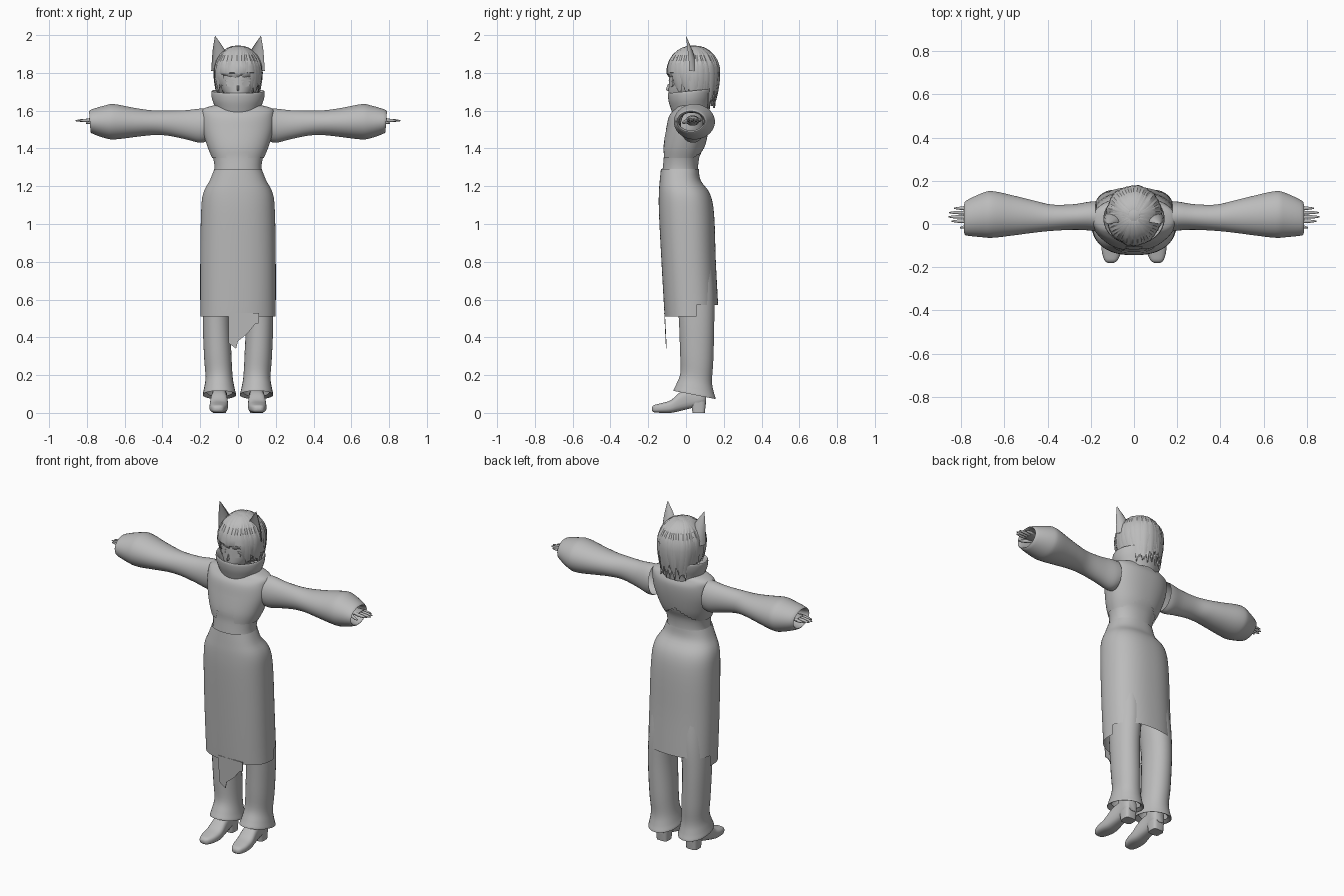
import bpy, bmesh, math, random
from mathutils import Vector

random.seed(4)
if "Cube" in bpy.data.objects:
    bpy.data.objects.remove(bpy.data.objects["Cube"])

grey = bpy.data.materials.new("plain grey")
grey.use_nodes = True
TONE = (0.5, 0.5, 0.5, 1)
grey.diffuse_color = TONE
grey.node_tree.nodes["Principled BSDF"].inputs["Base Color"].default_value = TONE


def skin(name, rings, caps=(False, False), cut=None, angle=50):
    """Join closed rings of points into one surface; cut removes faces by centre."""
    bm = bmesh.new()
    rows = [[bm.verts.new(p) for p in r] for r in rings]
    n = len(rows[0])
    for a, b in zip(rows, rows[1:]):
        for i in range(n):
            j = (i + 1) % n
            bm.faces.new((a[i], a[j], b[j], b[i]))
    for row, cap in zip((rows[0], rows[-1]), caps):
        if cap:
            bm.faces.new(row)
    bmesh.ops.recalc_face_normals(bm, faces=bm.faces)
    if cut:
        gone = [f for f in bm.faces if cut(f.calc_center_median())]
        bmesh.ops.delete(bm, geom=gone, context='FACES')
    mesh = bpy.data.meshes.new(name)
    bm.to_mesh(mesh)
    bm.free()
    mesh.materials.append(grey)
    ob = bpy.data.objects.new(name, mesh)
    bpy.context.collection.objects.link(ob)
    bpy.ops.object.select_all(action='DESELECT')
    ob.select_set(True)
    bpy.context.view_layer.objects.active = ob
    bpy.ops.object.shade_smooth_by_angle(angle=math.radians(angle))
    return ob


def smooth(stations, k):
    """Catmull-Rom interpolation between stations."""
    out = []
    last = len(stations) - 1
    for i in range(last):
        p0, p1, p2, p3 = (stations[min(max(j, 0), last)] for j in range(i - 1, i + 3))
        for s in range(k):
            t = s / k
            out.append([0.5 * (2 * b + (c - a) * t + (2 * a - 5 * b + 4 * c - d) * t * t
                        + (3 * b - a - 3 * c + d) * t ** 3) for a, b, c, d in zip(p0, p1, p2, p3)])
    return out + [list(stations[-1])]


def loft(name, axis, stations, n=28, k=4, power=0.9, side=1, tilt=0, shrink=0, **kw):
    """Stations are (position, a0, a1, b0, b1) along an axis; a and b are the other two."""
    rings = []
    rows = smooth(stations, k)
    for r, (pos, a0, a1, b0, b1) in enumerate(rows):
        ring = []
        for i in range(n):
            t = math.tau * (i + 0.5) / n
            c, s = math.cos(t), math.sin(t)
            c = math.copysign(abs(c) ** power, c)
            s = math.copysign(abs(s) ** power, s)
            a = (a0 + a1) / 2 + c * ((a1 - a0) / 2 - shrink)
            b = (b0 + b1) / 2 + s * ((b1 - b0) / 2 - shrink)
            q = pos + tilt * s
            x, y, z = {'x': (q, a, b), 'y': (a, q, b), 'z': (a, b, q)}[axis]
            ring.append((x * side, y, z))
        rings.append(ring)
    return skin(name, rings, **kw)


def sym(z, w, y0, y1):
    return (z, -w, w, y0, y1)


# Torso: cropped jacket over a fitted bodice
chest = [sym(1.35, .137, -.123, .075), sym(1.41, .162, -.122, .1), sym(1.5, .188, -.106, .12),
         sym(1.57, .192, -.09, .125), sym(1.61, .182, -.06, .11), sym(1.635, .1, -.05, .1)]


def jacket_cut(c):
    if c.y > 0.03:
        return c.z < 1.42 - abs(c.x) * 0.6
    stepped = (-.06 < c.x < .055 and c.z < 1.4) or (-.04 < c.x < .055 and c.z < 1.44)
    return stepped or (-.035 < c.x < .032 and c.z < 1.5)


loft("jacket", 'z', chest, n=96, k=6, cut=jacket_cut)
loft("bodice", 'z', [sym(1.22, .155, -.135, .085), sym(1.28, .13, -.13, .07)] + chest[:4],
     n=48, shrink=.005)

# Long skirt with a raised back hem and pointed front tail
skirt = loft("skirt", 'z', [sym(1.29, .126, -.133, .068), sym(1.23, .15, -.139, .078),
                           sym(1.16, .185, -.144, .127), sym(1.05, .196, -.143, .149),
                           sym(.8, .2, -.13, .158), sym(.57, .2, -.117, .17),
                           sym(.51, .2, -.113, .17)], n=64, power=.85,
             cut=lambda c: c.y > .05 and c.z < .57)
tail = [(-.05, .53), (-.05, .37), (-.01, .34), (.0, .38), (.05, .42), (.09, .47),
        (.11, .475), (.112, .53)]
skin("skirt_tail", [[(x, y - (z - .34) * .05, z) for x, z in tail] for y in (-.106, -.102)],
     caps=(True, True))

# Funnel collar: outer wall, rolled rim and inner wall
loft("collar", 'z', [sym(1.59, .112, -.07, .125), sym(1.62, .122, -.08, .13),
                     sym(1.66, .137, -.092, .14), sym(1.695, .142, -.096, .145),
                     sym(1.703, .136, -.09, .139), sym(1.67, .118, -.074, .122),
                     sym(1.61, .095, -.05, .1)], n=40, tilt=.012, power=1)
loft("neck", 'z', [sym(1.58, .055, -.02, .085), sym(1.74, .05, -.01, .08)], power=1)

for side, word in ((1, "left"), (-1, "right")):
    # Billowing sleeve, turned in at the cuff
    loft(word + "_sleeve", 'x', [(.175, -.035, .105, 1.435, 1.612), (.21, -.03, .103, 1.43, 1.61),
         (.28, -.027, .092, 1.448, 1.602), (.38, -.032, .09, 1.468, 1.6),
         (.46, -.04, .108, 1.47, 1.603), (.55, -.052, .13, 1.46, 1.616),
         (.65, -.064, .152, 1.448, 1.635), (.7, -.062, .145, 1.452, 1.628),
         (.782, -.052, .105, 1.482, 1.602), (.76, -.04, .095, 1.495, 1.59),
         (.7, -.035, .1, 1.49, 1.59)], side=side, n=32, power=1, tilt=.004)
    # Hand
    loft(word + "_hand", 'x', [(.58, .0, .07, 1.52, 1.575), (.7, .012, .068, 1.53, 1.57),
         (.745, .004, .08, 1.537, 1.562), (.79, .004, .084, 1.54, 1.56)],
         side=side, n=16, caps=(False, True))
    for i, tip in enumerate((.845, .86, .856, .835)):
        y = .013 + i * .02
        loft(word + "_finger", 'x', [(.78, y - .009, y + .009, 1.54, 1.559),
             (tip - .03, y - .008, y + .008, 1.54, 1.556), (tip, y - .003, y + .003, 1.544, 1.55)],
             side=side, n=8, k=2, caps=(False, True))
    loft(word + "_thumb", 'x', [(.73, .0, .025, 1.535, 1.558), (.775, -.018, .0, 1.53, 1.548),
         (.805, -.021, -.013, 1.53, 1.538)], side=side, n=8, k=3, caps=(True, True))

    # Straight trouser leg with a flared hem
    loft(word + "_trouser_leg", 'z', [(1.0, .005, .165, -.09, .12), (.7, .02, .182, -.06, .15),
         (.5, .04, .187, -.04, .15), (.3, .034, .18, -.032, .145), (.19, .028, .172, -.03, .138),
         (.13, .018, .18, -.052, .148), (.095, .01, .186, -.068, .158),
         (.11, .03, .165, -.04, .135)], side=side, tilt=-.022, power=.95)

    # Pointed shoe, heel and ankle
    loft(word + "_shoe", 'y', [(-.18, .094, .122, .012, .03), (-.168, .076, .137, .003, .042),
         (-.13, .06, .149, .0, .052), (-.08, .053, .15, .0, .068), (-.03, .055, .145, .01, .11),
         (.03, .06, .138, .025, .13), (.085, .058, .138, .04, .13), (.106, .072, .124, .045, .12)],
         side=side, n=20, power=.7, caps=(True, True))
    loft(word + "_heel", 'z', [(0, .063, .133, .035, .1), (.06, .06, .136, .025, .106)],
         side=side, n=16, k=1, power=.5, caps=(True, True))
    loft(word + "_ankle", 'z', [(.09, .062, .136, .0, .1), (.3, .065, .14, .01, .11)],
         side=side, n=16, k=1)

    # Cupped pointed ear with a hollow front
    ear = []
    for z, x, y, w, d in smooth([(1.81, .09, .03, .052, .045), (1.87, .093, .025, .045, .036),
                                 (1.93, .104, .014, .029, .022), (1.995, .121, .0, .001, .001)], 3):
        pts = []
        for i in range(16):
            c, s = math.cos(math.tau * i / 16), math.sin(math.tau * i / 16)
            pts.append(((x + w * c) * side, y + d * (s if s > 0 else -.5 * s) - d * .3, z))
        ear.append(pts)
    skin(word + "_ear", ear)

    # Eye plate and brow
    for part, z, h, w in (("_eye", 1.742, .016, .022), ("_upper_lid", 1.761, .004, .027)):
        ring = [(side * (.043 + w * math.cos(math.tau * i / 12)), z + h * math.sin(math.tau * i / 12))
                for i in range(12)]
        skin(word + part, [[(x, y + abs(x) * .45, z) for x, z in ring] for y in (-.099, -.091)],
             caps=(True, True))

# Face with a narrow chin and small nose
loft("head", 'z', [sym(1.637, .012, -.082, -.045), sym(1.65, .035, -.088, .03),
                   sym(1.69, .073, -.092, .09), sym(1.74, .098, -.091, .135),
                   sym(1.8, .107, -.087, .15), sym(1.87, .1, -.07, .145),
                   sym(1.92, .06, -.02, .1)], n=32, power=1, caps=(True, True))
loft("nose", 'z', [sym(1.742, .003, -.096, -.08), sym(1.713, .007, -.107, -.08),
                   sym(1.705, .003, -.098, -.08)], n=8, k=2, caps=(True, True))

# Hair cap, open over the face
MID, TOP, RX, RY = Vector((0, .04, 1.8)), .146, .122, .132
loft("hair_cap", 'z', [sym(1.67, .095, .02, .135), sym(1.72, .112, -.03, .158),
     sym(1.79, .12, -.075, .168), sym(1.85, .113, -.083, .163), sym(1.9, .09, -.054, .133),
     sym(1.93, .06, -.02, .1), sym(1.945, .01, .03, .05)], n=40, power=1, caps=(False, True),
     cut=lambda c: c.z < 1.82 and c.y < -.005)


def lock(phi, end, width, lift):
    """One tapered strand running from the crown over the head and down to a tip."""
    out = Vector((math.sin(phi) * RX, -math.cos(phi) * RY, 0))
    side = Vector((math.cos(phi), math.sin(phi), 0))
    normal = out.normalized()
    rings = []
    steps = 9
    for i in range(steps + 1):
        t = i / steps
        theta = min(math.radians(12 + 118 * t), math.pi / 2)
        drop = max(0, t - .66) / .34
        p = MID + out * (math.sin(theta) * (1 + lift) - drop * drop * .16)
        p.z = MID.z + TOP * math.cos(theta) + (end - MID.z) * drop
        p += side * math.sin(t * 3 + phi * 5) * .008
        w = width * (.25 + .75 * math.sin(math.pi * min(t / 1.1, .6))) * (1 - drop ** 2 * .95)
        d = .3 * w
        rings.append([p + side * w, p + normal * d + Vector((0, 0, d * .5)), p - side * w, p - normal * d])
    skin("hair_lock", rings, caps=(True, True), angle=35)


COUNT = 34
for layer in range(2):
    for i in range(COUNT):
        phi = math.tau * (i + .5 * layer) / COUNT - math.pi
        a = abs(math.degrees(phi))
        end = 1.775 if a < 38 else 1.7 if a < 80 else 1.675 if a < 130 else 1.645
        lock(phi, end + random.uniform(-.022, .022), random.uniform(.013, .021),
             .015 + .045 * layer * random.random())

# Loose wisps over the back of the collar
for i in range(7):
    x = (i - 3) * .027
    y = .152 - x * x * 5
    skin("nape_wisp", [[(x - w, y, z), (x, y + .005, z), (x + w, y, z), (x, y - .005, z)]
         for z, w in ((1.72, .01), (1.66, .009), (1.615 + .01 * (i % 2), .001))], caps=(True, True))
